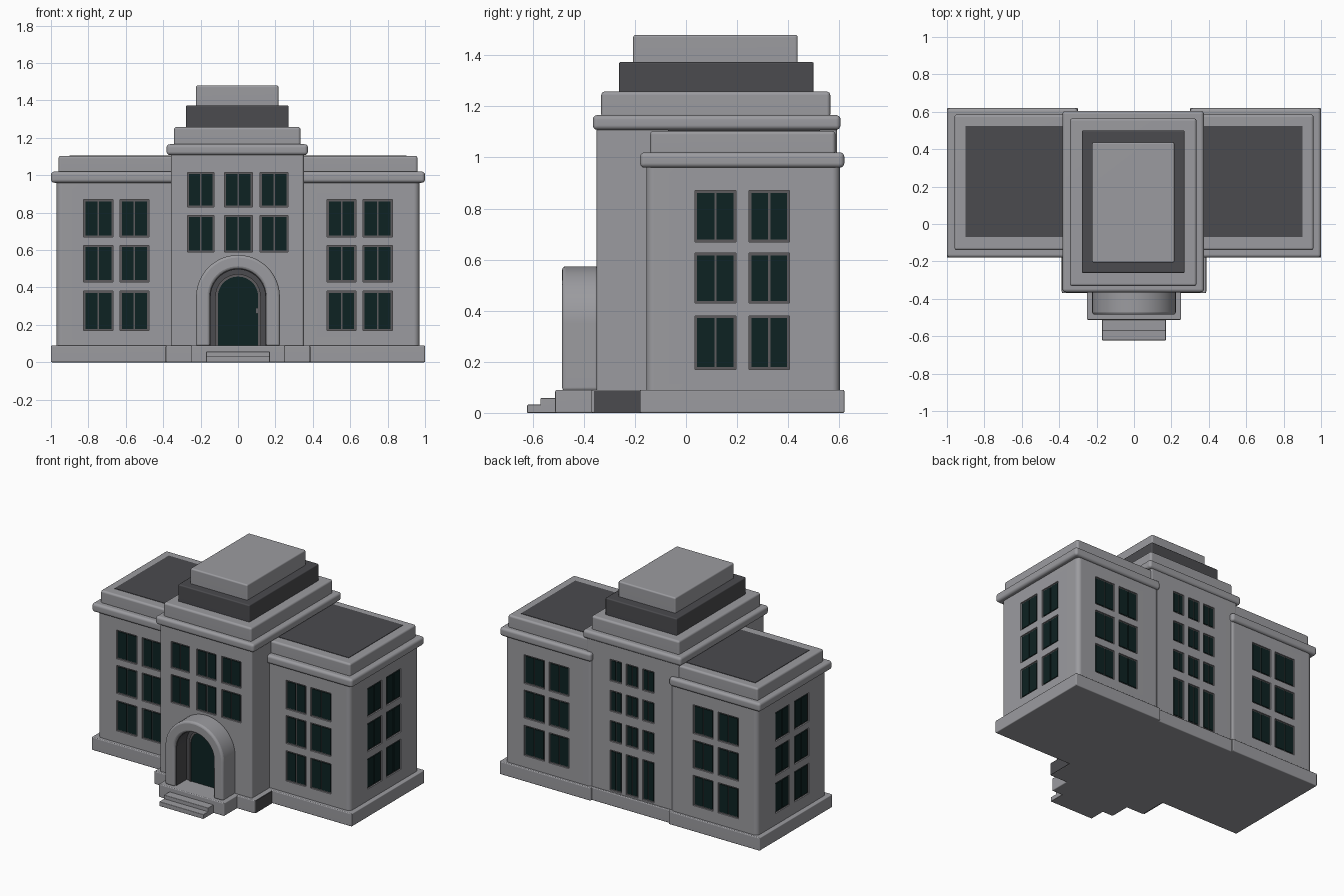
import bpy, bmesh, math
from mathutils import Vector

cube = bpy.data.objects.get("Cube")
if cube:
    bpy.data.objects.remove(cube, do_unlink=True)


def material(name, r, g, b):
    m = bpy.data.materials.new(name)
    m.use_nodes = True
    m.diffuse_color = (r, g, b, 1)
    bsdf = next(n for n in m.node_tree.nodes if n.type == 'BSDF_PRINCIPLED')
    bsdf.inputs["Base Color"].default_value = (r, g, b, 1)
    bsdf.inputs["Roughness"].default_value = 0.8
    return m


STONE = material("stone grey", 0.33, 0.33, 0.35)
DARK = material("dark slate", 0.07, 0.07, 0.077)
FRAME = material("window frame grey", 0.11, 0.105, 0.11)
GLASS = material("dark green glass", 0.004, 0.016, 0.016)


def finish(name, bm, mat, smooth=False):
    bmesh.ops.recalc_face_normals(bm, faces=bm.faces)
    me = bpy.data.meshes.new(name)
    bm.to_mesh(me)
    bm.free()
    me.materials.append(mat)
    ob = bpy.data.objects.new(name, me)
    bpy.context.collection.objects.link(ob)
    if smooth:
        soften(ob)
    return ob


def activate(ob):
    bpy.ops.object.select_all(action='DESELECT')
    ob.select_set(True)
    bpy.context.view_layer.objects.active = ob


def soften(ob):
    activate(ob)
    bpy.ops.object.shade_smooth_by_angle(angle=math.radians(35))
    ob.modifiers.new("even shading", 'WEIGHTED_NORMAL').keep_sharp = True


def add_box(bm, x, y, z):
    lo = Vector((min(x), min(y), min(z)))
    hi = Vector((max(x), max(y), max(z)))
    verts = bmesh.ops.create_cube(bm, size=1)["verts"]
    for v in verts:
        v.co = Vector(((hi - lo)[i] * v.co[i] + (hi + lo)[i] / 2 for i in range(3)))


def boxes(name, items, mat):
    bm = bmesh.new()
    for item in items:
        add_box(bm, *item)
    return finish(name, bm, mat)


def block(name, x, y, z, mat=STONE, round_all=0, round_corners=0):
    """Box with rounded edges, or with only its upright corners rounded."""
    bm = bmesh.new()
    add_box(bm, x, y, z)
    edges = bm.edges[:]
    if round_corners:
        edges = [e for e in edges if abs(e.verts[0].co.z - e.verts[1].co.z) > 0.01]
    size = round_all or round_corners
    if size:
        bmesh.ops.bevel(bm, geom=edges, offset=size, segments=4, profile=0.5,
                        affect='EDGES', clamp_overlap=True)
    return finish(name, bm, mat, smooth=round_all > 0)


class Glazing:
    """Collects recesses, frames and panes for the walls of one body."""

    def __init__(self):
        self.cuts, self.frames, self.panes = [], [], []

    def window(self, axis, plane, out, a, z, leaves=2):
        def part(span, depth, height):
            d = (plane + out * depth[0], plane + out * depth[1])
            return (span, d, height) if axis == 'y' else (d, span, height)
        self.cuts.append(part(a, (-0.014, 0.05), z))
        self.frames.append(part(a, (-0.016, -0.009), z))
        rim, gap = 0.009, 0.008
        wide = (a[1] - a[0] - 2 * rim - gap * (leaves - 1)) / leaves
        for i in range(leaves):
            start = a[0] + rim + i * (wide + gap)
            self.panes.append(part((start, start + wide), (-0.011, -0.004),
                                   (z[0] + rim, z[1] - rim)))

    def fit(self, body, name):
        cutter = boxes(name + "_cutter", self.cuts, STONE)
        cutter.hide_render = True
        mod = body.modifiers.new("recesses", 'BOOLEAN')
        mod.operation, mod.solver, mod.object = 'DIFFERENCE', 'EXACT', cutter
        activate(body)
        bpy.ops.object.modifier_apply(modifier=mod.name)
        bpy.data.objects.remove(cutter, do_unlink=True)
        soften(body)
        boxes(name + "_window_frames", self.frames, FRAME)
        boxes(name + "_window_panes", self.panes, GLASS)


# Side wings with base, cornice, parapet and flat roof
WING_ROWS = [(0.17, 0.38), (0.43, 0.625), (0.67, 0.87)]
for s, side in ((1, "left"), (-1, "right")):
    def span(a, b):
        return tuple(sorted((s * a, s * b)))
    block(side + "_wing_base", span(0.3, 1), (-0.18, 0.62), (0, 0.09), round_all=0.006)
    wall = block(side + "_wing_wall", span(0.3, 0.97), (-0.155, 0.602), (0.08, 0.97),
                 round_corners=0.03)
    glazing = Glazing()
    for z in WING_ROWS:
        for a in (span(0.477, 0.63), span(0.667, 0.825)):
            glazing.window('y', -0.155, -1, a, z)
            glazing.window('y', 0.602, 1, a, z)
        for a in ((0.035, 0.195), (0.247, 0.405)):
            glazing.window('x', s * 0.97, s, a, z)
    glazing.fit(wall, side + "_wing")
    block(side + "_wing_cornice", span(0.3, 1), (-0.18, 0.62), (0.96, 1.02), round_all=0.018)
    block(side + "_wing_parapet", span(0.3, 0.96), (-0.14, 0.585), (1.01, 1.104),
          round_all=0.014)
    block(side + "_wing_roof", span(0.33, 0.9), (-0.07, 0.525), (1.1, 1.107), DARK)
    block(side + "_base_shadow_panel", span(0.384, 0.388), (-0.36, -0.18), (0, 0.085), DARK)

# Central tower
block("tower_base", (-0.385, 0.385), (-0.37, 0.605), (0, 0.09), round_all=0.006)
tower = block("tower_wall", (-0.358, 0.352), (-0.35, 0.592), (0.08, 1.12), round_corners=0.012)
glazing = Glazing()
for z in ((0.59, 0.785), (0.83, 1.015)):
    for a in ((-0.27, -0.127), (-0.073, 0.077), (0.118, 0.267)):
        glazing.window('y', -0.35, -1, a, z)
for z in ((0.1, 0.38), (0.44, 0.585), (0.65, 0.795), (0.86, 1.01)):
    for c in (-0.125, 0, 0.125):
        glazing.window('y', 0.592, 1, (c - 0.045, c + 0.045), z)
glazing.fit(tower, "tower")

# Stepped tower top
for name, x, y, z, mat, r in (
        ("tower_cornice", 0.378, (-0.365, 0.605), (1.108, 1.166), STONE, 0.018),
        ("tower_attic", 0.338, (-0.332, 0.565), (1.155, 1.258), STONE, 0.014),
        ("tower_dark_band", 0.275, (-0.262, 0.5), (1.25, 1.374), DARK, 0.008),
        ("tower_cap", 0.22, (-0.207, 0.437), (1.365, 1.48), STONE, 0.01)):
    block(name, (-x - 0.004, x - 0.004), y, z, mat, round_all=r)

# Arched entrance porch
SPRING = 0.35


def arch_points(r, y):
    pts = [(r, y, 0.085)]
    for i in range(25):
        t = math.pi * i / 24
        pts.append((r * math.cos(t), y, SPRING + r * math.sin(t)))
    return pts + [(-r, y, 0.085)]


def arch(name, outer, inner, y0, y1, mat, bevel=0):
    bm = bmesh.new()
    out = [bm.verts.new(p) for p in arch_points(outer, y0)]
    if inner:
        inn = [bm.verts.new(p) for p in arch_points(inner, y0)]
        for i in range(len(out) - 1):
            bm.faces.new((out[i], out[i + 1], inn[i + 1], inn[i]))
    else:
        bm.faces.new(out)
    geo = bmesh.ops.extrude_face_region(bm, geom=bm.faces[:], use_keep_orig=True)["geom"]
    for v in geo:
        if isinstance(v, bmesh.types.BMVert):
            v.co.y = y1
    ob = finish(name, bm, mat)
    if bevel:
        mod = ob.modifiers.new("rounded rim", 'BEVEL')
        mod.width, mod.segments = bevel, 3
        mod.limit_method, mod.angle_limit = 'ANGLE', math.radians(50)
    soften(ob)
    return ob


arch("porch_arch", 0.224, 0.15, -0.485, -0.34, STONE, 0.014)
arch("porch_lining", 0.152, 0.146, -0.465, -0.345, DARK)
arch("door_surround", 0.148, None, -0.356, -0.345, DARK)
arch("door_frame", 0.122, 0.108, -0.366, -0.35, FRAME)
arch("door_glass", 0.11, None, -0.361, -0.35, GLASS)
block("door_handle", (0.095, 0.107), (-0.38, -0.36), (0.26, 0.29), STONE)

# Porch platform and steps
block("porch_platform", (-0.252, 0.252), (-0.512, -0.33), (0, 0.09), round_all=0.006)
block("upper_step", (-0.17, 0.17), (-0.57, -0.5), (0, 0.058), round_all=0.004)
block("lower_step", (-0.17, 0.17), (-0.622, -0.5), (0, 0.032), round_all=0.004)
